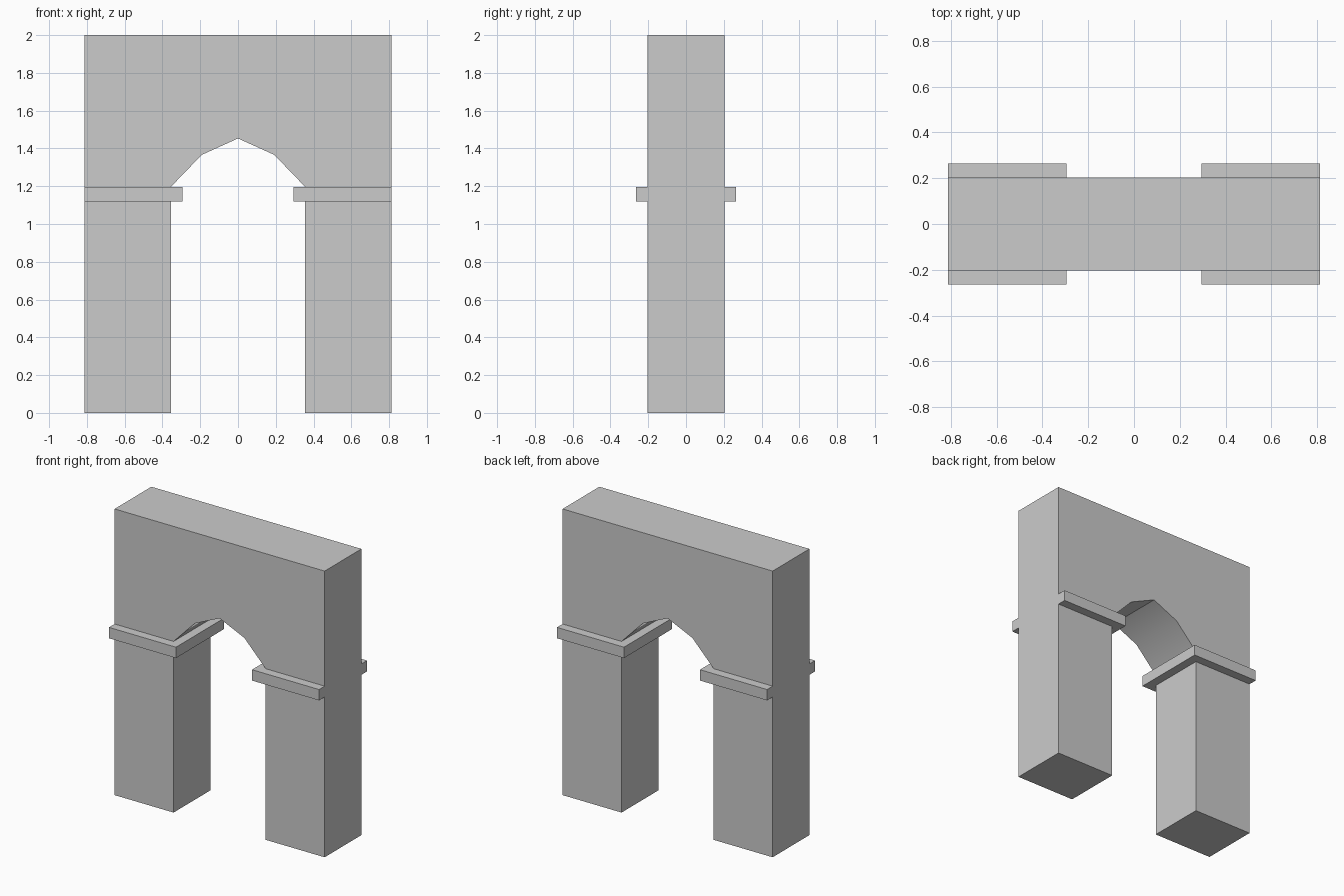
import bpy, bmesh, math
from mathutils import Vector

if "Cube" in bpy.data.objects:
    bpy.data.objects.remove(bpy.data.objects["Cube"])


def prism(name, points, direction):
    """Extrude a closed planar outline along a vector."""
    bm = bmesh.new()
    face = bm.faces.new([bm.verts.new(p) for p in points])
    ext = bmesh.ops.extrude_face_region(bm, geom=[face])
    moved = [g for g in ext["geom"] if isinstance(g, bmesh.types.BMVert)]
    bmesh.ops.translate(bm, verts=moved, vec=Vector(direction))
    bmesh.ops.recalc_face_normals(bm, faces=bm.faces)
    mesh = bpy.data.meshes.new(name)
    bm.to_mesh(mesh)
    bm.free()
    obj = bpy.data.objects.new(name, mesh)
    bpy.context.collection.objects.link(obj)
    return obj


W, D = 0.812, 0.203            # half width and half depth of the wall
INNER = 0.356                  # half width of the opening
SPRING = 1.196                 # height where the arch begins
LIP = 0.062                    # how far the imposts project

# Wall with arched opening
half = [(W, 2.0), (W, 0.0), (INNER, 0.0), (INNER, SPRING), (0.192, 1.366)]
outline = half + [(0.0, 1.453)] + [(-x, z) for x, z in reversed(half)]
wall = prism("arch_wall", [(x, -D, z) for x, z in outline], (0, 2 * D, 0))

# Softly shaded arch underside, crisp everywhere else
bpy.context.view_layer.objects.active = wall
wall.select_set(True)
bpy.ops.object.shade_smooth_by_angle(angle=math.radians(30))
wall.select_set(False)

# Impost band wrapping three sides of each pier, flush at the outer end
side = [(W, -D), (W, -D - LIP), (INNER - LIP, -D - LIP)]
inside = [(INNER, D), (INNER, -D)]
band = side + [(x, -y) for x, y in reversed(side)] + inside
for name, s in (("right_impost", 1), ("left_impost", -1)):
    prism(name, [(s * x, y, 1.12) for x, y in band], (0, 0, SPRING - 1.12))
